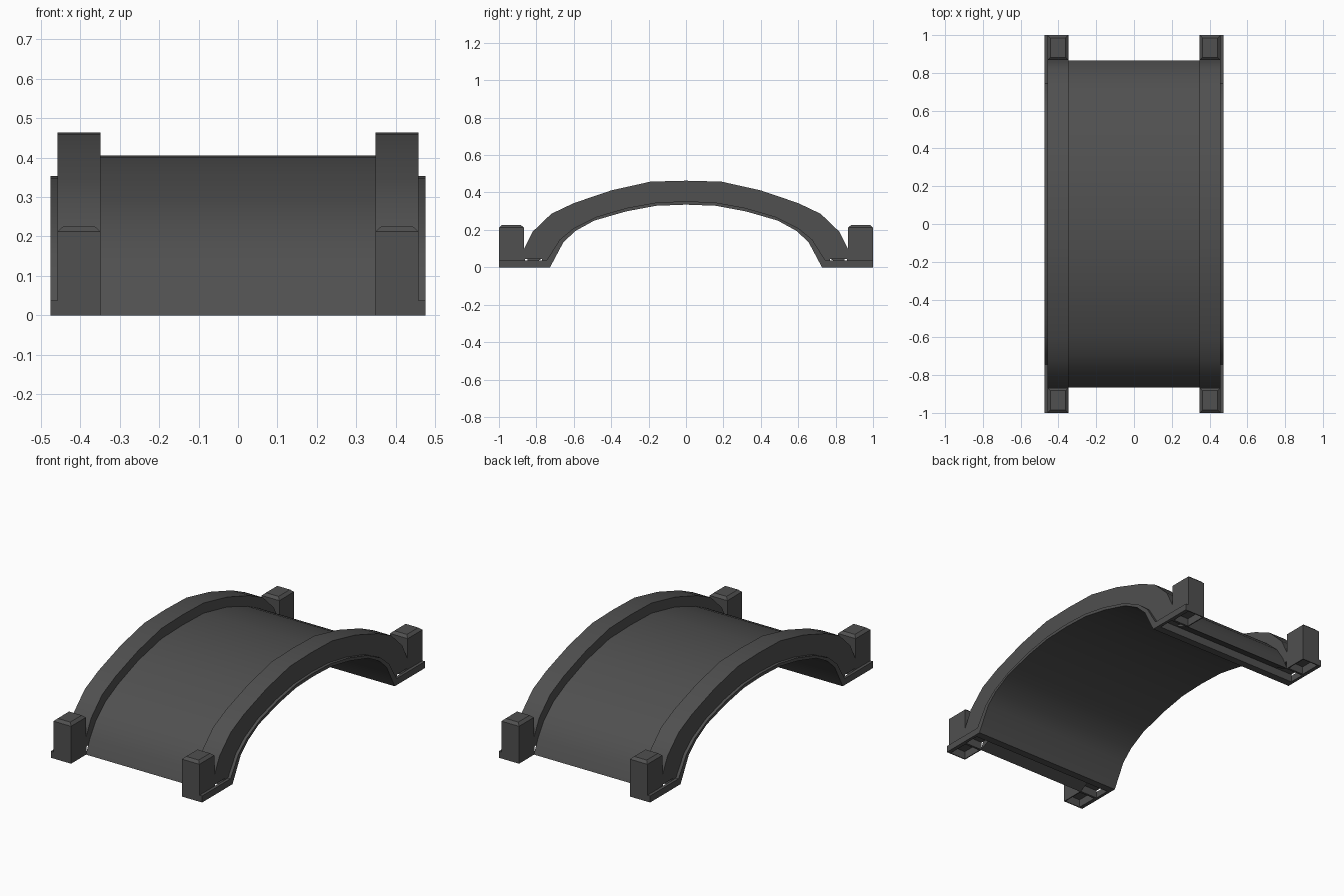
import bpy, bmesh

if "Cube" in bpy.data.objects:
    bpy.data.objects.remove(bpy.data.objects["Cube"])

grey = bpy.data.materials.new("dark grey stone")
grey.diffuse_color = (0.08, 0.08, 0.08, 1)
grey.use_nodes = True
grey.node_tree.nodes["Principled BSDF"].inputs["Base Color"].default_value = grey.diffuse_color

# Half profiles as (y, z), listed from the crown to the foot
UNDERSIDE = [(0, .335), (.16, .329), (.32, .299), (.49, .25), (.59, .195), (.655, .135), (.727, 0)]
FOOT = [(.77, 0), (.77, .045)]  # bearing strip with a shallow recess behind it
DECK_TOP = [(0, .405), (.19, .4), (.40, .355), (.58, .29), (.69, .235), (.78, .155), (.83, .08), (.865, 0)]
WALL_TOP = [(0, .463), (.19, .458), (.40, .411), (.60, .343), (.72, .286), (.82, .19), (.867, .095), (.867, 0)]
TRIM_TOP = [(0, .353), (.155, .347), (.315, .318), (.48, .27), (.60, .21), (.675, .148), (.745, .037),
            (1, .037), (1, 0)]


def finish(name, bm):
    bmesh.ops.recalc_face_normals(bm, faces=bm.faces)
    mesh = bpy.data.meshes.new(name)
    bm.to_mesh(mesh)
    bm.free()
    mesh.materials.append(grey)
    obj = bpy.data.objects.new(name, mesh)
    bpy.context.collection.objects.link(obj)
    bpy.ops.object.select_all(action='DESELECT')
    obj.select_set(True)
    bpy.context.view_layer.objects.active = obj
    bpy.ops.object.shade_smooth_by_angle(angle=0.52)
    return obj


def arch(name, top, bottom, x0, x1):
    """Mirror a half arch in y and extrude it along x."""
    half = top + bottom[::-1]
    # skip both crown points when mirroring
    loop = half + [(-y, z) for y, z in half[-2:0:-1]]
    bm = bmesh.new()
    face = bm.faces.new([bm.verts.new((x0, y, z)) for y, z in loop])
    res = bmesh.ops.extrude_face_region(bm, geom=[face])
    verts = [g for g in res["geom"] if isinstance(g, bmesh.types.BMVert)]
    bmesh.ops.translate(bm, verts=verts, vec=(x1 - x0, 0, 0))
    return finish(name, bm)


def post(name, sx, sy):
    """Square corner post with a bevelled cap and a hollow base."""
    bm = bmesh.new()
    bmesh.ops.create_cube(bm, size=1)
    for v in bm.verts:
        v.co = (sx * .403 + v.co.x * .11, sy * .9335 + v.co.y * .133, (v.co.z + .5) * .212)
    bm.faces.ensure_lookup_table()
    cap = max(bm.faces, key=lambda f: f.calc_center_median().z)
    base = min(bm.faces, key=lambda f: f.calc_center_median().z)
    bmesh.ops.inset_region(bm, faces=[cap], thickness=.022, depth=.014)
    bmesh.ops.inset_region(bm, faces=[base], thickness=.008)
    res = bmesh.ops.extrude_face_region(bm, geom=[base])
    verts = [g for g in res["geom"] if isinstance(g, bmesh.types.BMVert)]
    bmesh.ops.translate(bm, verts=verts, vec=(0, 0, .045))
    if base.is_valid:
        bmesh.ops.delete(bm, geom=[base], context='FACES_ONLY')
    return finish(name, bm)


# Curved deck between the side walls
arch("deck", DECK_TOP, UNDERSIDE + FOOT, -.349, .349)

# Side walls, outer trim bands and corner posts
for sx, side in ((-1, "left"), (1, "right")):
    arch(side + "_side_wall", WALL_TOP, UNDERSIDE + FOOT + [(.86, .045), (.86, 0)], sx * .348, sx * .458)
    arch(side + "_trim_band", TRIM_TOP, UNDERSIDE, sx * .458, sx * .475)
    for sy, end in ((-1, "front"), (1, "back")):
        post(f"{end}_{side}_post", sx, sy)
